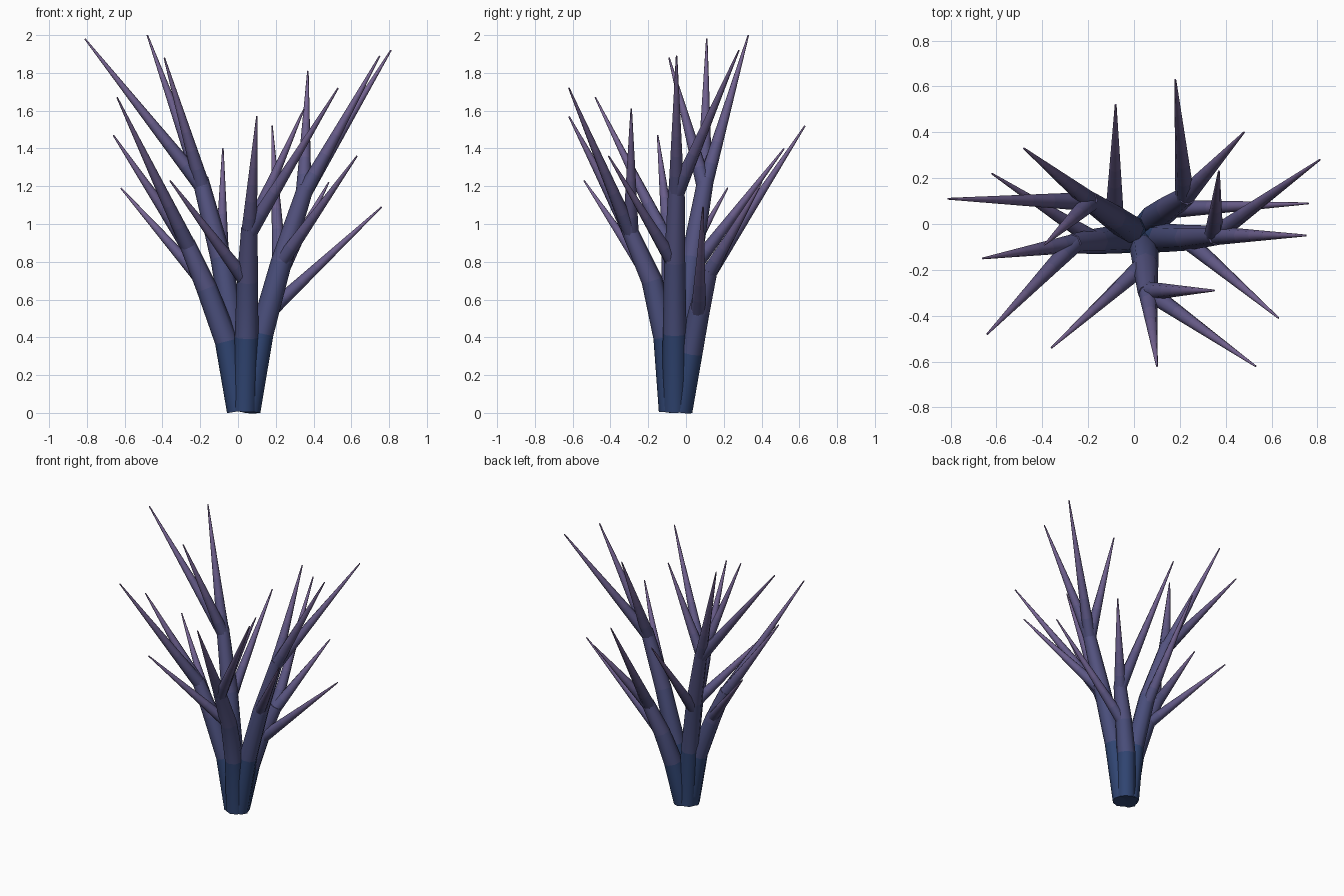
import bpy, bmesh, math
from mathutils import Vector

if "Cube" in bpy.data.objects:
    bpy.data.objects.remove(bpy.data.objects["Cube"])

SIDES = 8
STEPS = 10
LOW, HIGH = (0.03, 0.06, 0.17), (0.20, 0.135, 0.30)

# Colour bands from deep blue (root) to purple (tips)
bands = []
for i in range(STEPS):
    t = i / (STEPS - 1)
    m = bpy.data.materials.new("coral_band_%d" % i)
    m.diffuse_color = tuple(a + (b - a) * t for a, b in zip(LOW, HIGH)) + (1,)
    m.use_nodes = True
    m.node_tree.nodes["Principled BSDF"].inputs["Base Color"].default_value = m.diffuse_color
    bands.append(m)


def tube(name, pts, radii, shade):
    """Tapered round tube along pts; shade is the colour range along it."""
    pts = [Vector(p) for p in pts]
    bm = bmesh.new()
    rings, n = [], len(pts)
    for i, p in enumerate(pts):
        d = (pts[min(i + 1, n - 1)] - pts[max(i - 1, 0)]).normalized()
        u = Vector((0, 1, 0)).cross(d).normalized()
        v = d.cross(u)
        rings.append([bm.verts.new(p + radii[i] * (u * math.cos(a) + v * math.sin(a)))
                      for a in (2 * math.pi * k / SIDES for k in range(SIDES))])
    for i in range(n - 1):
        t = shade[0] + (shade[1] - shade[0]) * (i + 0.5) / (n - 1)
        for k in range(SIDES):
            j = (k + 1) % SIDES
            f = bm.faces.new((rings[i][k], rings[i][j], rings[i + 1][j], rings[i + 1][k]))
            f.material_index = min(STEPS - 1, int(t * STEPS))
            f.smooth = True
    bm.faces.new(rings[0][::-1]).material_index = int(shade[0] * STEPS)
    bm.faces.new(rings[-1]).material_index = min(STEPS - 1, int(shade[1] * STEPS))
    me = bpy.data.meshes.new(name)
    bm.to_mesh(me)
    bm.free()
    for m in bands:
        me.materials.append(m)
    ob = bpy.data.objects.new(name, me)
    bpy.context.collection.objects.link(ob)


def spike(name, start, tip, r):
    a, b = Vector(start), Vector(tip)
    n = 7
    tube(name, [a.lerp(b, i / n) for i in range(n + 1)],
         [r + (0.004 - r) * i / n for i in range(n + 1)], (0.35, 1.0))


# Each stem: path, tips growing from its end, and one side spike (start, tip)
stems = {
    "back_left": ([(0.01, -0.035, 0.01), (-0.02, -0.02, 0.42), (-0.09, 0.03, 0.82), (-0.2, 0.105, 1.24)],
                  [(-0.81, 0.11, 1.98), (-0.48, 0.33, 2.0), (-0.39, -0.09, 1.88)],
                  ((-0.085, 0.04, 0.77), (-0.08, 0.52, 1.40))),
    "left": ([(0.005, -0.06, 0.01), (-0.06, -0.065, 0.38), (-0.165, -0.075, 0.66), (-0.27, -0.085, 0.9)],
             [(-0.64, -0.48, 1.67), (-0.66, -0.15, 1.47)],
             ((-0.17, -0.07, 0.68), (-0.62, 0.22, 1.19))),
    "front": ([(0.035, -0.08, 0.01), (0.045, -0.11, 0.4), (0.05, -0.18, 0.7), (0.06, -0.305, 0.98)],
              [(0.10, -0.62, 1.57), (0.53, -0.62, 1.72), (0.35, -0.29, 1.61)],
              ((0.04, -0.18, 0.70), (-0.36, -0.54, 1.23))),
    "right": ([(0.055, -0.06, 0.01), (0.125, -0.06, 0.42), (0.23, -0.06, 0.8), (0.36, -0.05, 1.2)],
              [(0.37, 0.23, 1.81), (0.75, -0.05, 1.89), (0.81, 0.28, 1.92)],
              ((0.23, -0.07, 0.80), (0.63, -0.41, 1.36))),
    "back": ([(0.045, -0.03, 0.01), (0.09, 0.025, 0.32), (0.15, 0.07, 0.54), (0.23, 0.125, 0.76)],
             [(0.18, 0.63, 1.52), (0.48, 0.40, 1.22)],
             ((0.16, 0.065, 0.53), (0.76, 0.09, 1.09))),
}

for name, (path, tips, side) in stems.items():
    tube(name + "_stem", path, (0.064, 0.063, 0.056, 0.043), (0.0, 0.45))
    # spikes start a little inside the stem end
    end = Vector(path[-1]).lerp(Vector(path[-2]), 0.1)
    for i, tip in enumerate(tips):
        spike("%s_spike_%d" % (name, i + 1), end, tip, 0.042)
    spike(name + "_side_spike", side[0], side[1], 0.04)
